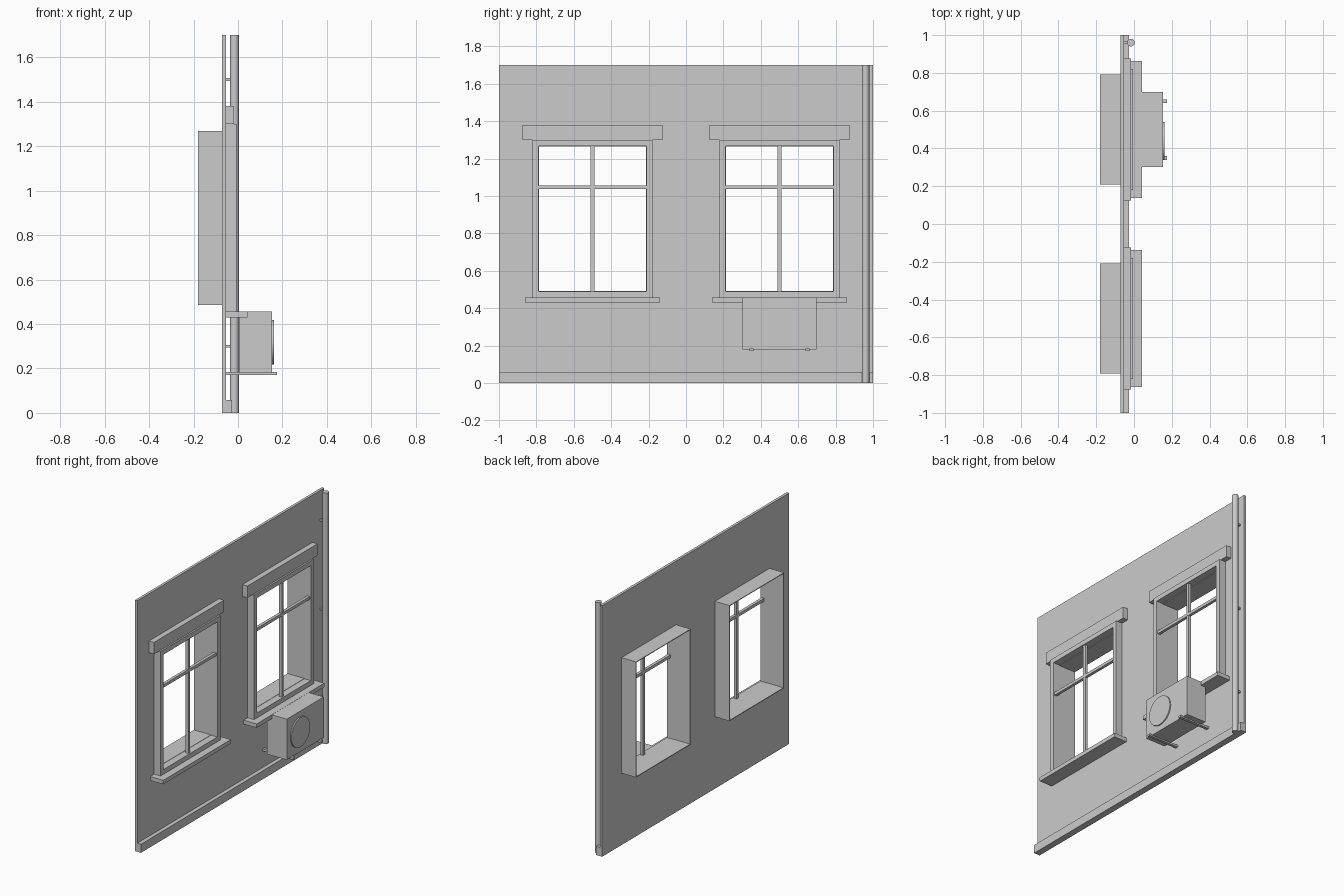
import bpy, math
from mathutils import Vector

if "Cube" in bpy.data.objects:
    bpy.data.objects.remove(bpy.data.objects["Cube"])


def box(name, x, y, z):
    bpy.ops.mesh.primitive_cube_add(size=1, location=((x[0]+x[1])/2, (y[0]+y[1])/2, (z[0]+z[1])/2))
    o = bpy.context.object
    o.name = name
    o.scale = (x[1]-x[0], y[1]-y[0], z[1]-z[0])
    bpy.ops.object.transform_apply(location=False, rotation=False, scale=True)
    return o


def rod(name, a, b, r, sides=32):
    a, b = Vector(a), Vector(b)
    bpy.ops.mesh.primitive_cylinder_add(vertices=sides, radius=r, depth=(b-a).length, location=(a+b)/2,
                                        rotation=(b-a).to_track_quat('Z', 'Y').to_euler())
    o = bpy.context.object
    o.name = name
    bpy.ops.object.shade_smooth_by_angle(angle=math.radians(35))
    return o


def ring(name, x, y, z, t):
    # rectangular frame around an opening, as one mesh
    outer = [(y[0], z[0]), (y[1], z[0]), (y[1], z[1]), (y[0], z[1])]
    inner = [(y[0]+t, z[0]+t), (y[1]-t, z[0]+t), (y[1]-t, z[1]-t), (y[0]+t, z[1]-t)]
    verts = [(px, a, b) for px in x for loop in (outer, inner) for a, b in loop]
    faces = []
    for i in range(4):
        j = (i+1) % 4
        faces += [(i+8, j+8, j+12, i+12), (i, i+4, j+4, j),
                  (i, j, j+8, i+8), (i+4, i+12, j+12, j+4)]
    me = bpy.data.meshes.new(name)
    me.from_pydata(verts, [], faces)
    o = bpy.data.objects.new(name, me)
    bpy.context.collection.objects.link(o)
    return o


BACK, FRONT = -0.072, -0.054

# wall with two window openings
wall = box("wall", (BACK, FRONT), (-1, 1), (0, 1.7))
for c in (-0.5, 0.5):
    cutter = box("opening_cutter", (-0.2, 0.1), (c-0.292, c+0.292), (0.486, 1.269))
    cutter.hide_render = True
    mod = wall.modifiers.new("opening", 'BOOLEAN')
    mod.object = cutter
    mod.solver = 'EXACT'
    bpy.context.view_layer.objects.active = wall
    bpy.ops.object.modifier_apply(modifier=mod.name)
    bpy.data.objects.remove(cutter)

box("plinth", (FRONT, -0.027), (-1, 1), (0, 0.058))

# windows
for side, c in (("left", -0.5), ("right", 0.5)):
    ring(side + "_window_reveal", (-0.18, FRONT), (c-0.292, c+0.292), (0.486, 1.269), 0.005)
    ring(side + "_window_trim", (FRONT, -0.006), (c-0.32, c+0.32), (0.457, 1.3), 0.032)
    box(side + "_window_lintel", (FRONT, -0.017), (c-0.375, c+0.375), (1.3, 1.38))
    box(side + "_window_sill", (FRONT, 0.043), (c-0.362, c+0.362), (0.43, 0.457))
    box(side + "_vertical_bar", (-0.035, -0.015), (c-0.01, c+0.01), (0.486, 1.269))
    box(side + "_horizontal_bar", (-0.034, -0.014), (c-0.292, c+0.292), (1.037, 1.057))

# air conditioner
box("air_conditioner_body", (0.005, 0.154), (0.302, 0.698), (0.18, 0.456))
rod("fan_cover", (0.15, 0.44, 0.318), (0.162, 0.44, 0.318), 0.1, 48)
for y in (0.35, 0.65):
    box("support_arm", (FRONT, 0.175), (y-0.01, y+0.01), (0.171, 0.185))

# drainpipe with wall brackets
rod("drainpipe", (-0.016, 0.96, 0), (-0.016, 0.96, 1.7), 0.02, 24)
for z in (0.3, 0.9, 1.5):
    box("pipe_bracket", (FRONT, -0.02), (0.953, 0.967), (z-0.006, z+0.006))
